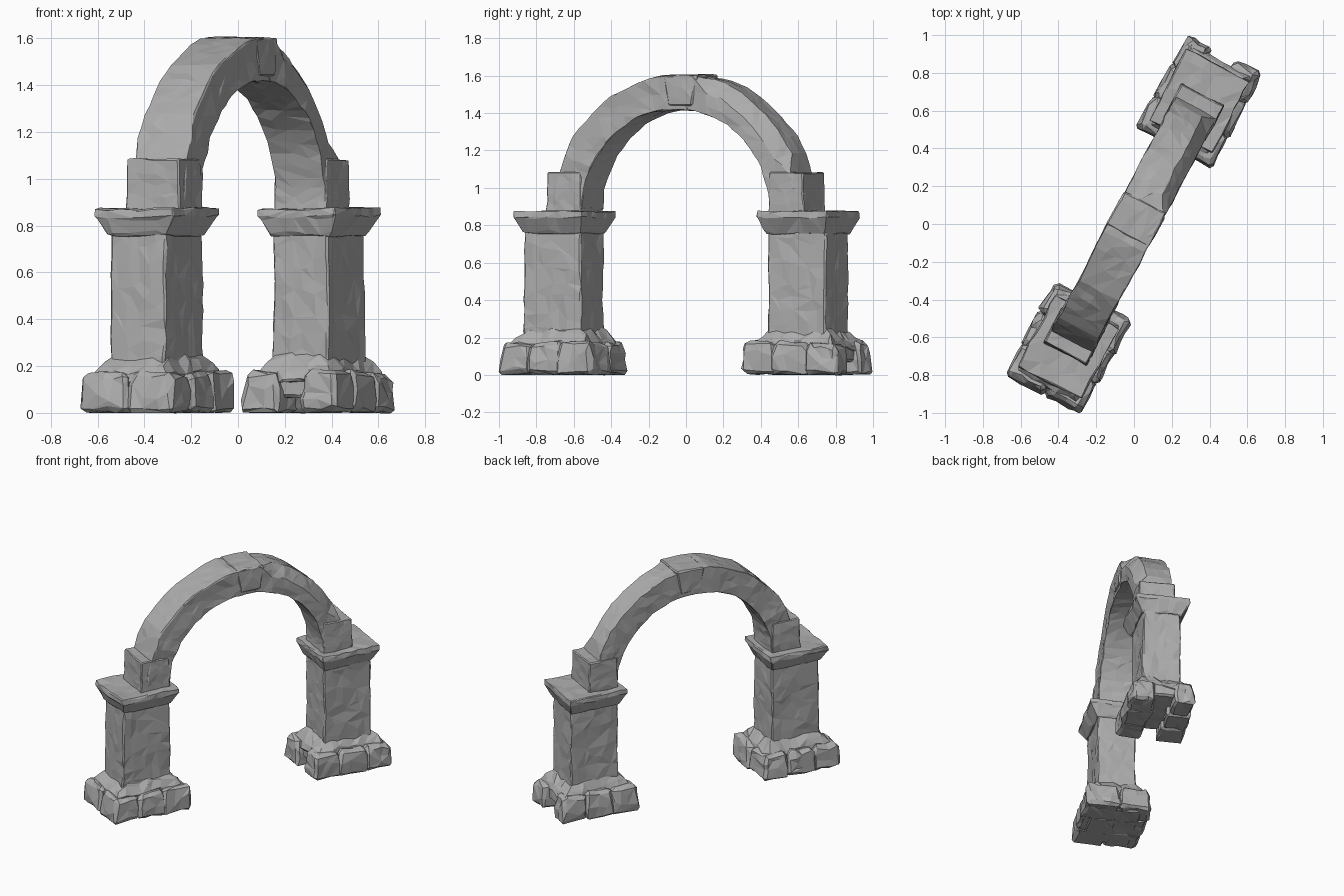
import bpy, bmesh, math, random
from mathutils import Vector, Matrix, noise

random.seed(7)
if "Cube" in bpy.data.objects:
    bpy.data.objects.remove(bpy.data.objects["Cube"], do_unlink=True)

stone = bpy.data.materials.new("grey stone")
stone.use_nodes = True
GREY = (0.42, 0.42, 0.42, 1)
stone.diffuse_color = GREY
stone.node_tree.nodes["Principled BSDF"].inputs["Base Color"].default_value = GREY

TURN = math.radians(62)   # the arch runs diagonally
PIER = 0.74               # pier distance from the middle


def loft(bm, loops):
    """Skin closed loops of points and cap both ends."""
    rows = [[bm.verts.new(p) for p in loop] for loop in loops]
    for a, b in zip(rows, rows[1:]):
        for i in range(len(a)):
            j = (i + 1) % len(a)
            bm.faces.new((a[i], a[j], b[j], b[i]))
    bm.faces.new(rows[0][::-1])
    bm.faces.new(rows[-1])


def weather(bm, name, place, cell, rough, keep, wear):
    """Wear the edges, roughen the surface and reduce it to chipped facets."""
    bmesh.ops.recalc_face_normals(bm, faces=bm.faces)
    sharp = [e for e in bm.edges if e.calc_face_angle(0) > 0.7]
    bmesh.ops.bevel(bm, geom=sharp, offset=wear, segments=1, affect='EDGES', clamp_overlap=True)
    for _ in range(6):
        long_edges = [e for e in bm.edges if e.calc_length() > cell]
        if not long_edges:
            break
        bmesh.ops.subdivide_edges(bm, edges=long_edges, cuts=1, use_grid_fill=True)
        bmesh.ops.triangulate(bm, faces=[f for f in bm.faces if len(f.verts) > 4])
    shift = Vector([random.uniform(-50, 50) for _ in range(3)])
    for v in bm.verts:
        broad = noise.noise_vector(v.co * 5 + shift)
        fine = noise.noise_vector(v.co * 17 + shift)
        v.co += (broad * 0.6 + fine * 0.6) * rough
    bmesh.ops.triangulate(bm, faces=bm.faces)
    bm.transform(place)
    for v in bm.verts:
        v.co.z = max(v.co.z, 0)
    bmesh.ops.recalc_face_normals(bm, faces=bm.faces)
    mesh = bpy.data.meshes.new(name)
    bm.to_mesh(mesh)
    bm.free()
    mesh.materials.append(stone)
    obj = bpy.data.objects.new(name, mesh)
    bpy.context.collection.objects.link(obj)
    reduce = obj.modifiers.new("facets", 'DECIMATE')
    reduce.ratio = keep


def block(name, place, rings, cell=0.05, rough=0.012, keep=0.35, wear=0.012, lean=(0, 0)):
    """Stack of rectangles, each given as height, half length, half width."""
    bm = bmesh.new()
    loft(bm, [[(x * a + lean[0] * z, y * b + lean[1] * z, z)
               for x, y in ((-1, -1), (1, -1), (1, 1), (-1, 1))] for z, a, b in rings])
    weather(bm, name, place, cell, rough, keep, wear)


def pier(side, angle, hollow):
    # local +x points away from the opening
    frame = Matrix.Rotation(angle, 4, 'Z') @ Matrix.Translation((PIER, 0, 0))
    block(side + "_shaft", frame,
          [(0.15, 0.175, 0.135), (0.8, 0.172, 0.132)], rough=0.011, keep=0.3, wear=0.008)
    # sloping foot of the shaft
    block(side + "_foot", frame,
          [(0.13, 0.25, 0.18), (0.18, 0.235, 0.175), (0.25, 0.17, 0.125)], rough=0.028, keep=0.4)
    # flared capital with a worn slab on top
    block(side + "_capital", frame,
          [(0.755, 0.175, 0.14), (0.775, 0.187, 0.152), (0.825, 0.205, 0.178),
           (0.84, 0.215, 0.19), (0.875, 0.213, 0.188)], cell=0.06, rough=0.014, wear=0.006)
    # ring of rough plinth stones round a core
    block(side + "_plinth_core", frame, [(0.07 if hollow else 0, 0.235, 0.17), (0.165, 0.235, 0.17)],
          rough=0.01)
    cells = [(i, j) for i in (-1, 0, 1) for j in (-1, 1)]
    for n, (i, j) in enumerate(cells):
        grow = random.uniform(-0.008, 0.012)
        spot = Matrix.Translation((i * 0.183, j * (0.142 if hollow else 0.113), 0))
        a = 0.092 + grow
        b = (0.075 if hollow else 0.105) + grow
        top = random.uniform(0.165, 0.185)
        block(f"{side}_plinth_stone_{n + 1}", frame @ spot,
              [(0, a + 0.005, b + 0.005), (0.05, a + 0.004, b + 0.004),
               (0.12, a, b), (top, a - 0.012, b - 0.012)],
              cell=0.045, rough=0.024, keep=0.35, wear=0.018)
    # springer block carrying the arch
    springer = Matrix.Rotation(angle, 4, 'Z') @ Matrix.Translation((0.672, 0, 0))
    block(side + "_springer", springer,
          [(0.86, 0.107, 0.128), (1.085, 0.1, 0.125)], rough=0.01, wear=0.006)


pier("front", TURN + math.pi, False)
pier("back", TURN, True)

# Arch ring, swept as a slightly irregular rectangle
SPRING, STEPS = 0.89, 22
loops = []
for k in range(STEPS + 1):
    t = math.pi * (1 - k / STEPS)
    c, s = math.cos(t), math.sin(t)
    bump = random.uniform(-0.008, 0.008)
    outer = (c * (0.735 + bump), SPRING + s * (0.71 + bump))
    inner = (c * 0.565, SPRING + s * 0.53)
    # broken outer edge on the back half
    chip = 0.075 if 0.15 < c < 0.93 else 0.006
    w = 0.123 + random.uniform(-0.004, 0.004)
    low = (outer[0] - c * chip, outer[1] - s * chip)
    loops.append([(inner[0], -w, inner[1]), (low[0], -w, low[1]),
                  (outer[0], -w + chip * 0.9, outer[1]),
                  (outer[0], w, outer[1]), (inner[0], w, inner[1])])
arch = bmesh.new()
loft(arch, loops)
weather(arch, "arch_ring", Matrix.Rotation(TURN, 4, 'Z'), 0.07, 0.012, 0.45, 0.004)

# Thin crown slab that stands proud of the ring
crown = Matrix.Rotation(TURN, 4, 'Z') @ Matrix.Translation((0.03, 0.0, 0))
block("crown_stone", crown, [(1.44, 0.075, 0.126), (1.605, 0.1, 0.126)],
      rough=0.009, wear=0.008)
